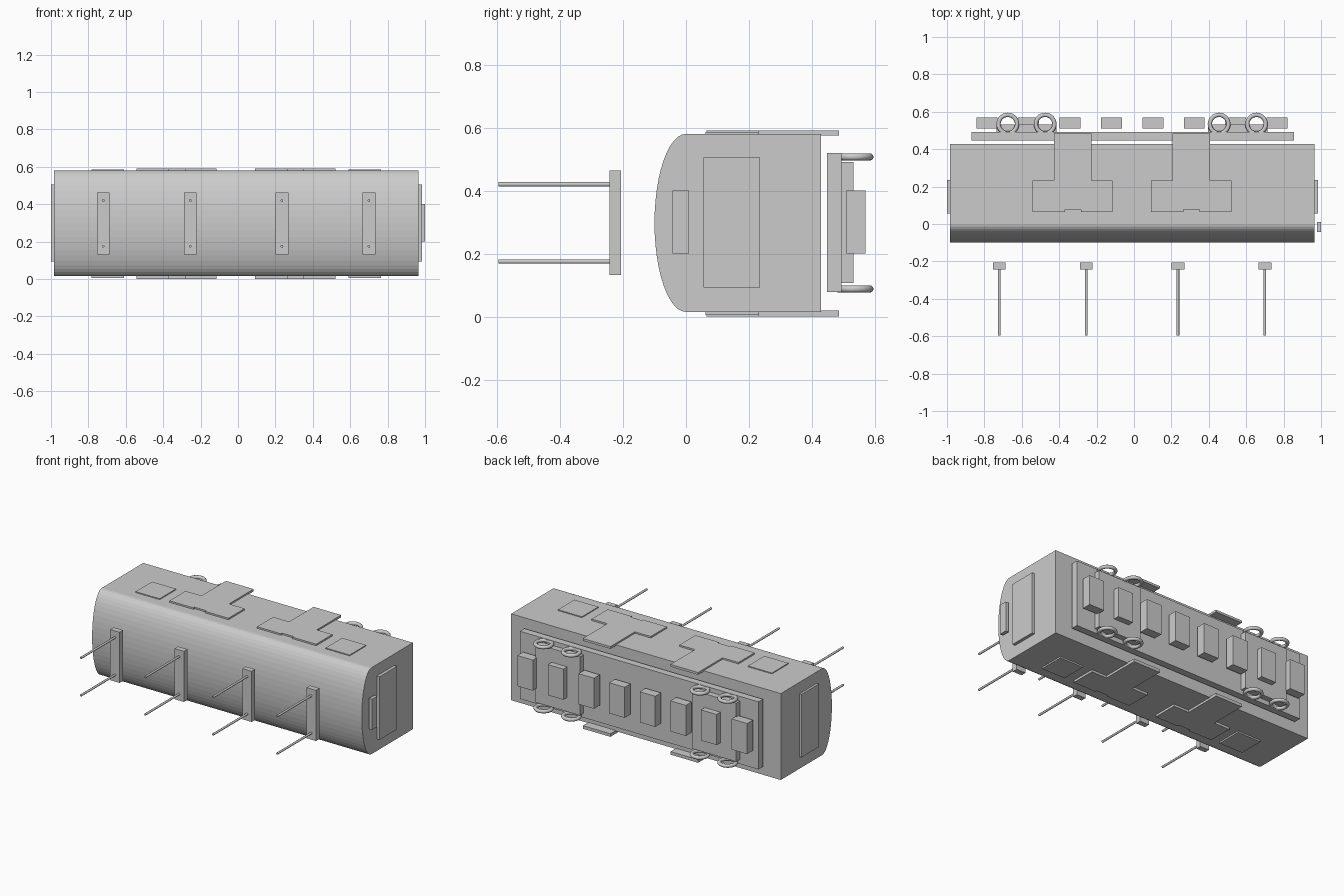
import bpy, bmesh, math

if "Cube" in bpy.data.objects:
    bpy.data.objects.remove(bpy.data.objects["Cube"])


def finish(name, bm):
    bmesh.ops.recalc_face_normals(bm, faces=bm.faces)
    mesh = bpy.data.meshes.new(name)
    bm.to_mesh(mesh)
    bm.free()
    obj = bpy.data.objects.new(name, mesh)
    bpy.context.collection.objects.link(obj)
    return obj


def prism(name, points, vec):
    bm = bmesh.new()
    face = bm.faces.new([bm.verts.new(p) for p in points])
    ext = bmesh.ops.extrude_face_region(bm, geom=[face])
    moved = [g for g in ext["geom"] if isinstance(g, bmesh.types.BMVert)]
    bmesh.ops.translate(bm, verts=moved, vec=vec)
    return finish(name, bm)


def box(name, x0, x1, y0, y1, z0, z1):
    return prism(name, [(x0, y0, z0), (x1, y0, z0), (x1, y1, z0), (x0, y1, z0)],
                 (0, 0, z1 - z0))


def smooth(obj):
    bpy.ops.object.select_all(action='DESELECT')
    obj.select_set(True)
    bpy.context.view_layer.objects.active = obj
    bpy.ops.object.shade_smooth_by_angle(angle=math.radians(40))


# Main body: box with a bulging elliptical front
N = 24
profile = [(-0.985, 0.428, 0.015), (-0.985, 0.428, 0.58)]
for i in range(N + 1):
    a = math.pi / 2 - math.pi * i / N
    profile.append((-0.985, -0.1 * math.cos(a), 0.2975 + 0.2825 * math.sin(a)))
prism("main_body", profile, (1.95, 0, 0))

# End panels and the small latch on the right end
box("left_end_panel", -1.0, -0.98, 0.055, 0.235, 0.093, 0.505)
box("right_end_panel", 0.96, 0.985, 0.055, 0.235, 0.093, 0.505)
box("end_latch", 0.978, 1.0, -0.043, 0.01, 0.2, 0.4)

# Top and bottom contact plates
for side, zt, zs in (("top", (0.575, 0.59), (0.575, 0.586)),
                     ("bottom", (0.0, 0.02), (0.005, 0.02))):
    for x in (-0.327, 0.307):
        outline = [(-0.215, 0.065), (-0.042, 0.065), (-0.042, 0.077), (0.043, 0.077),
                   (0.043, 0.065), (0.213, 0.065), (0.213, 0.232), (0.1, 0.232),
                   (0.1, 0.485), (-0.1, 0.485), (-0.1, 0.232), (-0.215, 0.232)]
        prism(side + "_tee_plate", [(x + u, v, zt[0]) for u, v in outline],
              (0, 0, zt[1] - zt[0]))
    for x in (-0.697, 0.677):
        box(side + "_square_plate", x - 0.087, x + 0.087, 0.062, 0.232, *zs)

# Rear backing board and raised plates between the rings
box("rear_board", -0.87, 0.855, 0.447, 0.493, 0.078, 0.52)
for x in (-0.575, 0.555):
    box("rear_ring_plate", x - 0.16, x + 0.16, 0.493, 0.531, 0.107, 0.49)

# Row of rear blocks
for i in range(8):
    x = -0.785 + i * 1.55 / 7
    box("rear_block", x - 0.056, x + 0.056, 0.51, 0.57, 0.2, 0.4)

# Rings above and below the rear plates
for x in (-0.675, -0.475, 0.455, 0.655):
    for z in (0.507, 0.088):
        bpy.ops.mesh.primitive_torus_add(location=(x, 0.534, z), major_radius=0.0495,
                                         minor_radius=0.0115, major_segments=32,
                                         minor_segments=12)
        ring = bpy.context.object
        ring.name = "rear_ring"
        smooth(ring)

# Front brackets, each with two thin rods
for x in (-0.72, -0.255, 0.235, 0.70):
    box("front_bracket", x - 0.034, x + 0.034, -0.243, -0.207, 0.132, 0.463)
    for z in (0.42, 0.175):
        bpy.ops.mesh.primitive_cylinder_add(vertices=16, radius=0.007, depth=0.36,
                                            location=(x, -0.415, z),
                                            rotation=(math.pi / 2, 0, 0))
        rod = bpy.context.object
        rod.name = "front_rod"
        smooth(rod)
